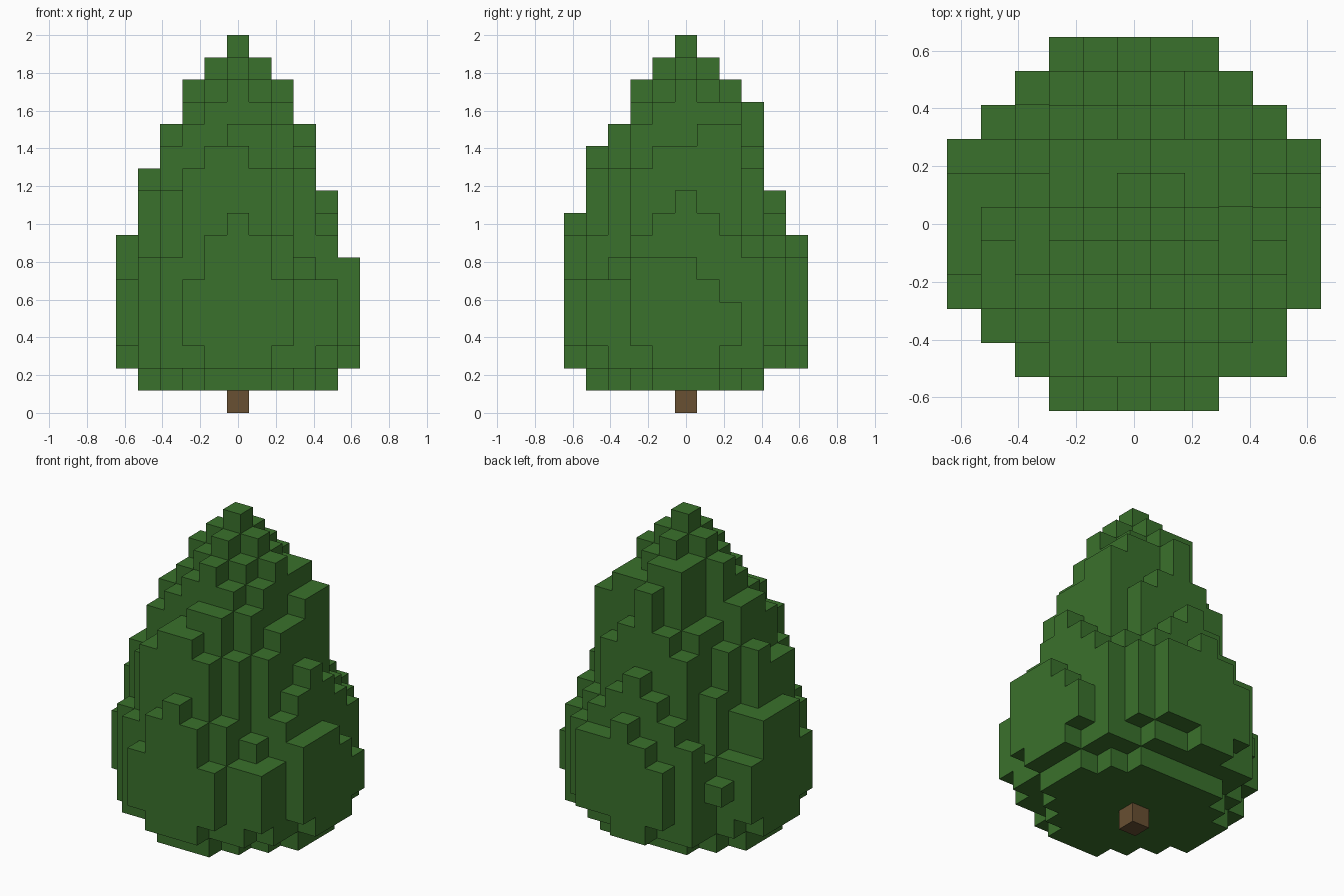
import bpy
import bmesh
from mathutils import Vector

cube = bpy.data.objects.get("Cube")
if cube:
    bpy.data.objects.remove(cube, do_unlink=True)

LAYERS = 17
CELL = 2 / LAYERS
REACH = 5


def material(name, colour):
    mat = bpy.data.materials.new(name)
    mat.use_nodes = True
    mat.diffuse_color = colour
    bsdf = next(n for n in mat.node_tree.nodes if n.type == "BSDF_PRINCIPLED")
    bsdf.inputs["Base Color"].default_value = colour
    return mat


def build_blocks(name, cells, mat):
    """Make one mesh from the exposed sides of a set of grid cells."""
    bm = bmesh.new()
    for cell in cells:
        centre = Vector(cell) + Vector((0, 0, 0.5))
        for axis in range(3):
            for sign in (-1, 1):
                normal = Vector((0, 0, 0))
                normal[axis] = sign
                if tuple(int(c + n) for c, n in zip(cell, normal)) in cells:
                    continue
                u = Vector((0, 0, 0))
                u[(axis + 1) % 3] = 0.5
                v = normal.cross(u)
                mid = centre + normal / 2
                corners = (mid - u - v, mid + u - v, mid + u + v, mid - u + v)
                bm.faces.new([bm.verts.new(p * CELL) for p in corners])
    bmesh.ops.remove_doubles(bm, verts=bm.verts, dist=CELL / 100)
    mesh = bpy.data.meshes.new(name)
    bm.to_mesh(mesh)
    bm.free()
    mesh.materials.append(mat)
    obj = bpy.data.objects.new(name, mesh)
    bpy.context.collection.objects.link(obj)
    return obj


# Top layer of each column by squared distance from the trunk
TOP = {0: 16, 1: 15, 2: 14, 4: 14, 5: 13, 8: 12, 9: 12, 10: 12, 13: 10,
       16: 9, 17: 8, 18: 7, 20: 7, 25: 6, 26: 6, 29: 5}

# Irregular columns on each side that break the round shape
FRONT = {
    (-1, -3): 11, (-3, -2): 11, (-3, -3): 9,
    (-2, -4): 10, (-1, -4): 11, (0, -4): 11, (1, -4): 10,
    (-1, -5): 7, (0, -5): 8, (1, -5): 7,
    (3, -3): 6, (3, -4): 5, (4, -3): 5, (4, -4): 5,
}
RIGHT = {
    (3, -1): 11, (3, 0): 11, (3, 2): 12,
    (5, -2): 6, (5, 1): 5, (5, 2): 4,
}
BACK = {
    (-1, 2): 14, (2, 2): 13, (-2, 2): 11,
    (-1, 3): 11, (0, 3): 13, (1, 3): 11, (-3, 3): 5,
    (0, 5): 7, (2, 5): 6,
}
LEFT = {
    (-2, 1): 11, (-3, 1): 10, (-3, 2): 8,
    (-4, -2): 9, (-4, -1): 9, (-4, 0): 10,
    (-4, 1): 7, (-4, 2): 5, (-4, 3): 4,
    (-5, -1): 7, (-5, 0): 7, (-5, 1): 7,
}
UNEVEN_TOP = {**FRONT, **RIGHT, **BACK, **LEFT}

# Overhanging columns
UNEVEN_BOTTOM = {(1, 5): 3, (3, 4): 3, (-4, 3): 4}


def column(x, y):
    """Lowest and highest layer of leaves in one column."""
    d = x * x + y * y
    top = UNEVEN_TOP.get((x, y), TOP.get(d))
    if top is None:
        return None
    bottom = 3 if d > 26 else 2 if d > 17 or y == 4 else 1
    return UNEVEN_BOTTOM.get((x, y), bottom), top


# Leafy crown
leaves = set()
for x in range(-REACH, REACH + 1):
    for y in range(-REACH, REACH + 1):
        span = column(x, y)
        if span:
            leaves.update((x, y, k) for k in range(span[0], span[1] + 1))

build_blocks("crown", leaves, material("leaf green", (0.042, 0.165, 0.025, 1)))

# Trunk
build_blocks("trunk", {(0, 0, 0)}, material("bark brown", (0.138, 0.08, 0.032, 1)))
